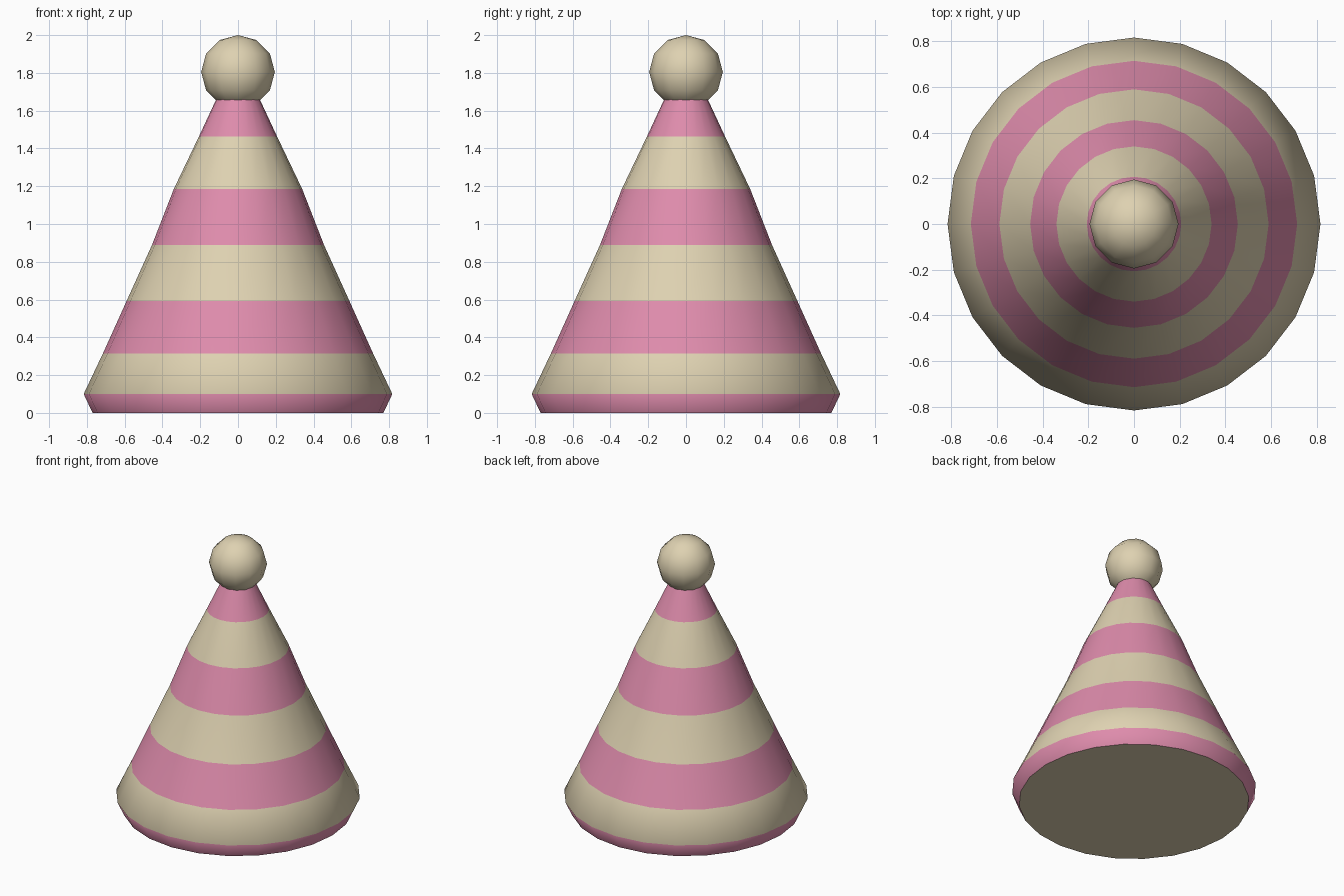
import bpy, bmesh, math

if "Cube" in bpy.data.objects:
    bpy.data.objects.remove(bpy.data.objects["Cube"])


def material(name, rgb):
    m = bpy.data.materials.new(name)
    m.diffuse_color = (*rgb, 1)
    m.use_nodes = True
    m.node_tree.nodes["Principled BSDF"].inputs["Base Color"].default_value = m.diffuse_color
    return m


cream = material("cream", (0.73, 0.64, 0.44))
pink = material("pink", (0.73, 0.26, 0.41))


def finish(name, bm, mats):
    bmesh.ops.recalc_face_normals(bm, faces=bm.faces)
    me = bpy.data.meshes.new(name)
    bm.to_mesh(me)
    bm.free()
    for m in mats:
        me.materials.append(m)
    ob = bpy.data.objects.new(name, me)
    bpy.context.collection.objects.link(ob)
    bpy.ops.object.select_all(action='DESELECT')
    ob.select_set(True)
    bpy.context.view_layer.objects.active = ob
    bpy.ops.object.shade_smooth_by_angle(angle=math.radians(60))
    return ob


# Striped cone: one ring per stripe edge, bands alternate pink and cream
SIDES = 24
profile = [(0.77, 0), (0.817, 0.1), (0.715, 0.315), (0.59, 0.592),
           (0.455, 0.89), (0.34, 1.185), (0.207, 1.463), (0.113, 1.665)]
bm = bmesh.new()
rings = []
for r, z in profile:
    angles = [2 * math.pi * i / SIDES for i in range(SIDES)]
    rings.append([bm.verts.new((r * math.cos(a), r * math.sin(a), z)) for a in angles])
for band, (low, high) in enumerate(zip(rings, rings[1:])):
    for i in range(SIDES):
        j = (i + 1) % SIDES
        f = bm.faces.new((low[i], low[j], high[j], high[i]))
        f.material_index = 1 - band % 2
bm.faces.new(rings[0][::-1])      # cream underside
bm.faces.new(rings[-1])           # hidden cap under the ball
finish("striped_cone", bm, [cream, pink])

# Ball on the tip
bm = bmesh.new()
bmesh.ops.create_uvsphere(bm, u_segments=12, v_segments=6, radius=0.195)
bmesh.ops.translate(bm, verts=bm.verts, vec=(0, 0, 1.805))
finish("tip_ball", bm, [cream])
